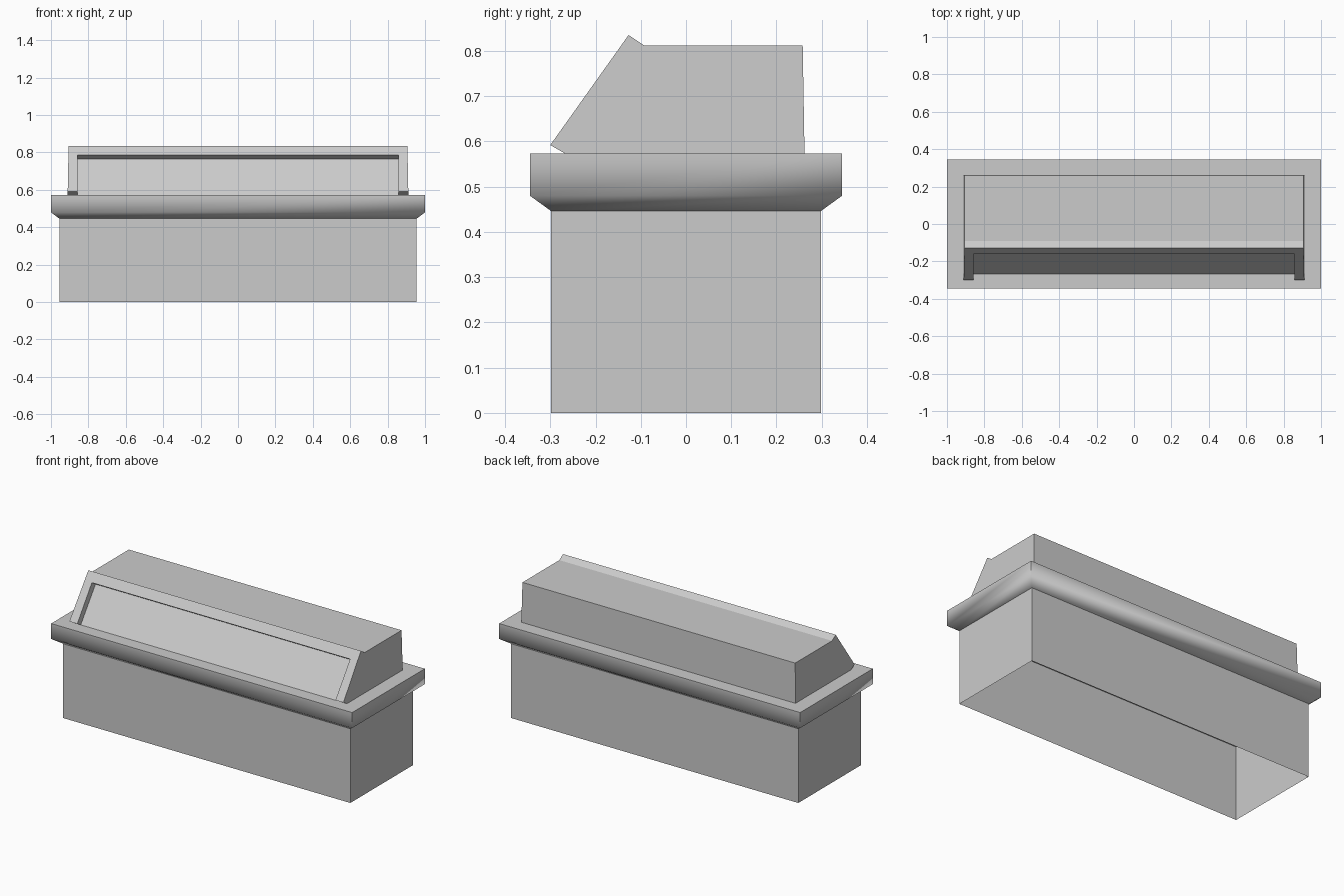
import bpy, bmesh, math

cube = bpy.data.objects.get("Cube")
if cube:
    bpy.data.objects.remove(cube, do_unlink=True)

grey = bpy.data.materials.new("plain_grey")
grey.use_nodes = True
colour = (0.6, 0.6, 0.6, 1)
grey.diffuse_color = colour
grey.node_tree.nodes["Principled BSDF"].inputs["Base Color"].default_value = colour


def finish(name, bm, fix_normals=True):
    if fix_normals:
        bmesh.ops.recalc_face_normals(bm, faces=bm.faces)
    mesh = bpy.data.meshes.new(name)
    bm.to_mesh(mesh)
    bm.free()
    mesh.materials.append(grey)
    obj = bpy.data.objects.new(name, mesh)
    bpy.context.collection.objects.link(obj)
    return obj


def rings(name, levels, bottom=True, top=True):
    """Stack of rectangles (half x, half y, z) joined by side walls."""
    bm = bmesh.new()
    loops = [[bm.verts.new((sx * hx, sy * hy, z))
              for sx, sy in ((-1, -1), (1, -1), (1, 1), (-1, 1))]
             for hx, hy, z in levels]
    for low, high in zip(loops, loops[1:]):
        for i in range(4):
            j = (i + 1) % 4
            bm.faces.new((low[i], low[j], high[j], high[i]))
    if bottom:
        bm.faces.new(loops[0][::-1])
    if top:
        bm.faces.new(loops[-1])
    return finish(name, bm, False)


def half_width(z):
    """The upper housing narrows slightly towards its top."""
    return 0.911 - 0.02 * (z - 0.573)


def extrude(name, profile, left, right):
    """Side profile of (y, z) points run between two x positions."""
    bm = bmesh.new()
    a = [bm.verts.new((left(z), y, z)) for y, z in profile]
    b = [bm.verts.new((right(z), y, z)) for y, z in profile]
    bm.faces.new(a)
    bm.faces.new(b[::-1])
    for i in range(len(a)):
        j = (i + 1) % len(a)
        bm.faces.new((a[i], a[j], b[j], b[i]))
    return finish(name, bm)


# Hollow base, open underneath
rings("base_walls", [(0.955, 0.298, 0), (0.955, 0.298, 0.446)], False, False)

# Overhanging ledge with a bevelled underside
ledge = rings("ledge", [(0.955, 0.298, 0.446), (1, 0.345, 0.48), (1, 0.345, 0.573)])
bpy.ops.object.select_all(action="DESELECT")
ledge.select_set(True)
bpy.context.view_layer.objects.active = ledge
bpy.ops.object.shade_smooth_by_angle(angle=math.radians(60))

# Upper housing with the sloping front panel
foot, crest = (-0.267, 0.573), (-0.092, 0.812)
extrude("upper_housing", [foot, crest, (0.258, 0.812), (0.262, 0.573)],
        lambda z: -half_width(z), half_width)

# Raised frame around the top and ends of the sloping panel
front_foot, front_crest = (-0.3, 0.592), (-0.127, 0.835)


def along(p, q, t):
    return tuple(a + (b - a) * t for a, b in zip(p, q))


split = 0.8
front_split = along(front_foot, front_crest, split)
back_split = along(foot, crest, split)
extrude("frame_top", [front_split, front_crest, crest, back_split],
        lambda z: -half_width(z), half_width)
for name, s in (("frame_left", 1), ("frame_right", -1)):
    extrude(name, [front_foot, front_split, back_split, foot],
            lambda z: s * 0.858, lambda z: s * half_width(z))
